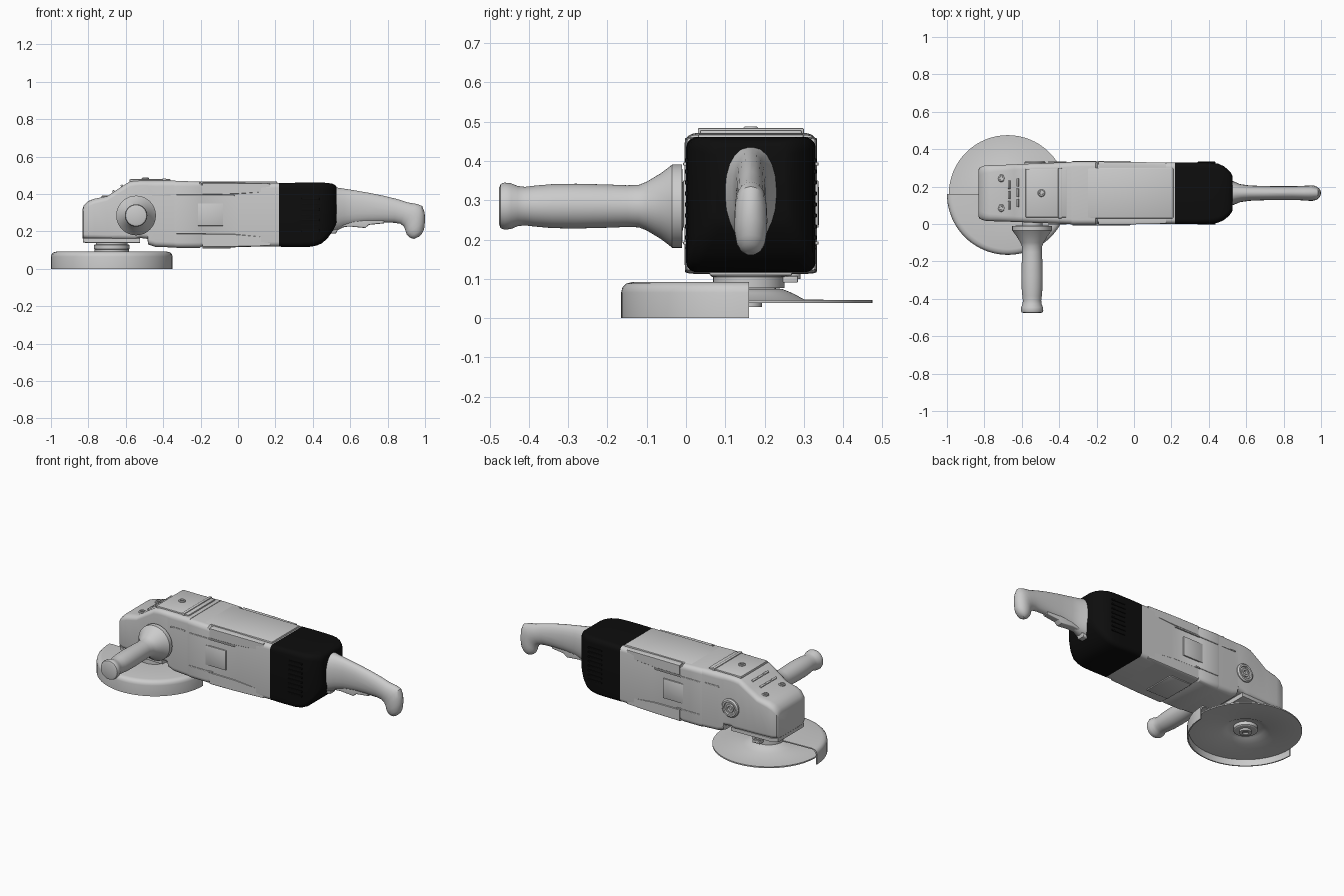
import bpy, bmesh, math
from mathutils import Matrix, Vector

YC = 0.165                      # centre plane of the tool body
black = bpy.data.materials.new("black_rubber")
black.diffuse_color = (0.004, 0.004, 0.004, 1)


def finish(name, bm, mat=None):
    bmesh.ops.remove_doubles(bm, verts=bm.verts, dist=1e-5)
    bmesh.ops.recalc_face_normals(bm, faces=bm.faces)
    me = bpy.data.meshes.new(name)
    bm.to_mesh(me)
    bm.free()
    ob = bpy.data.objects.new(name, me)
    bpy.context.collection.objects.link(ob)
    if mat:
        me.materials.append(mat)
    return ob


def skin(bm, rings, closed_ring=True, caps=True):
    n = len(rings[0])
    for a, b in zip(rings, rings[1:]):
        for i in range(n if closed_ring else n - 1):
            j = (i + 1) % n
            bm.faces.new((a[i], a[j], b[j], b[i]))
    if caps:
        bm.faces.new(rings[0])
        bm.faces.new(rings[-1])


def loft(name, secs, mat=None, seg=5):
    """Sections: top x, top z, bottom x, bottom z, half width, corner roundness 0-1."""
    bm = bmesh.new()
    rings = []
    for xt, zt, xb, zb, hw, k in secs:
        c = Vector(((xt + xb) / 2, YC, (zt + zb) / 2))
        up = Vector(((xt - xb) / 2, 0, (zt - zb) / 2))
        ring = []
        for q, (sy, sz) in enumerate(((1, 1), (-1, 1), (-1, -1), (1, -1))):
            for s in range(seg + 1):
                a = math.pi / 2 * (q + s / seg)
                u = sy * (1 - k) + k * math.cos(a)
                v = sz * (1 - k) + k * math.sin(a)
                ring.append(bm.verts.new(c + up * v + Vector((0, u * hw, 0))))
        rings.append(ring)
    skin(bm, rings)
    return finish(name, bm, mat)


def straight(secs):
    """Upright sections given as x, bottom z, top z, half width, roundness."""
    return [(x, t, x, b, w, k) for x, b, t, w, k in secs]


def revolve(name, prof, loc, axis='Z', n=48, start=0, sweep=360, mat=None):
    """Turn a (radius, height) profile; partial sweeps take a closed profile."""
    bm = bmesh.new()
    full = sweep == 360
    rings = []
    for i in range(n + 1):
        a = math.radians(start + sweep * i / n)
        rings.append([bm.verts.new((r * math.cos(a), r * math.sin(a), h)) for r, h in prof])
    skin(bm, rings, closed_ring=not full, caps=not full)
    m = Matrix.Translation(loc)
    if axis == 'Y':
        m = m @ Matrix.Rotation(-math.pi / 2, 4, 'X')
    bm.transform(m)
    return finish(name, bm, mat)


def box(name, x, y, z, bevel=0.004, tilt=0, mat=None):
    bm = bmesh.new()
    bmesh.ops.create_cube(bm, size=1)
    size = [b - a for a, b in (x, y, z)]
    mid = [(a + b) / 2 for a, b in (x, y, z)]
    bm.transform(Matrix.Diagonal((*size, 1)))
    if bevel:
        bmesh.ops.bevel(bm, geom=bm.edges[:], offset=bevel, segments=2, affect='EDGES', profile=0.5)
    bm.transform(Matrix.Translation(mid) @ Matrix.Rotation(tilt, 4, 'Y'))
    return finish(name, bm, mat)


# Gear head, sloping down to the nose
loft("gear_head", straight([
    (-0.832, 0.165, 0.315, 0.125, 0.30), (-0.825, 0.158, 0.338, 0.137, 0.30),
    (-0.800, 0.155, 0.362, 0.147, 0.28), (-0.770, 0.155, 0.374, 0.150, 0.26),
    (-0.700, 0.155, 0.388, 0.151, 0.22), (-0.640, 0.155, 0.428, 0.154, 0.20),
    (-0.580, 0.155, 0.466, 0.156, 0.18), (-0.550, 0.155, 0.470, 0.158, 0.17),
    (-0.525, 0.165, 0.471, 0.159, 0.17), (-0.485, 0.160, 0.471, 0.160, 0.17),
    (-0.480, 0.130, 0.471, 0.160, 0.17), (-0.440, 0.117, 0.471, 0.162, 0.17),
    (-0.335, 0.114, 0.471, 0.166, 0.16)]))
loft("head_base_flange", straight([
    (-0.828, 0.140, 0.165, 0.125, 0.2), (-0.800, 0.138, 0.165, 0.142, 0.2),
    (-0.525, 0.138, 0.165, 0.150, 0.2)]))
box("head_top_plate", (-0.58, -0.36), (0.035, 0.295), (0.462, 0.479), 0.005)
box("head_top_rib", (-0.405, -0.385), (0.03, 0.30), (0.465, 0.484), 0.004)

# Vents and screws on the head
for col, (cx, cz) in enumerate(((-0.665, 0.412), (-0.620, 0.442))):
    for row in range(3):
        cy = 0.10 + 0.055 * row + 0.012 * col
        box("head_vent", (cx - 0.006, cx + 0.006), (cy - 0.022, cy + 0.022),
            (cz - 0.008, cz + 0.008), 0.002, math.radians(-34))
screw = [(0, 0), (0.02, 0), (0.02, 0.012), (0.016, 0.016), (0.010, 0.016), (0.009, 0.009), (0, 0.009)]
for sx, sy, sz in ((-0.71, 0.245, 0.377), (-0.71, 0.085, 0.377), (-0.495, 0.165, 0.471)):
    revolve("head_screw", screw, (sx, sy, sz), n=20)

# Motor housing with collar and clamshell panels
loft("motor_housing", straight([
    (-0.340, 0.114, 0.468, 0.167, 0.16), (-0.325, 0.112, 0.470, 0.169, 0.16),
    (-0.205, 0.112, 0.466, 0.169, 0.16), (-0.195, 0.118, 0.456, 0.164, 0.15),
    (0.0, 0.119, 0.457, 0.164, 0.15), (0.22, 0.119, 0.458, 0.164, 0.15)]))
loft("upper_shell", straight([
    (-0.190, 0.395, 0.461, 0.168, 0.14), (-0.02, 0.397, 0.461, 0.167, 0.14),
    (0.17, 0.41, 0.458, 0.163, 0.14)]))
loft("lower_shell", straight([
    (-0.190, 0.113, 0.190, 0.168, 0.14), (-0.02, 0.115, 0.188, 0.167, 0.14),
    (0.17, 0.121, 0.17, 0.163, 0.14)]))
box("top_panel", (-0.25, 0.21), (0.03, 0.30), (0.445, 0.468), 0.006)
box("bottom_panel", (-0.19, -0.04), (0.06, 0.27), (0.108, 0.13), 0.004)

# Side covers on both faces
for side in (-1, 1):
    face = YC + side * 0.166
    for nm, xs, zs, d in (("brush_cover", (-0.215, -0.08), (0.23, 0.35), 0.006),
                          ("side_rib", (-0.33, -0.02), (0.388, 0.396), 0.006),
                          ("side_rib", (-0.33, -0.17), (0.187, 0.195), 0.006),
                          ("head_side_rib", (-0.46, -0.36), (0.392, 0.400), 0.002)):
        box(nm, xs, (face - d, face + d), zs, 0.0015)

# Black rear cover with vents
loft("rear_cover", straight([
    (0.218, 0.118, 0.459, 0.165, 0.16), (0.30, 0.117, 0.460, 0.165, 0.16),
    (0.38, 0.117, 0.461, 0.164, 0.17), (0.42, 0.124, 0.461, 0.162, 0.18),
    (0.45, 0.137, 0.461, 0.158, 0.20), (0.48, 0.165, 0.459, 0.144, 0.22),
    (0.505, 0.200, 0.455, 0.124, 0.25), (0.520, 0.230, 0.448, 0.106, 0.28),
    (0.527, 0.250, 0.437, 0.092, 0.30)]), black)
for side in (-1, 1):
    face = YC + side * 0.163
    for i in range(8):
        z = 0.20 + 0.028 * i
        box("rear_vent_rib", (0.34, 0.435), (face - 0.005, face + 0.005), (z, z + 0.01), 0.002, mat=black)

# Rear handle, curling down at its end
loft("rear_handle", [
    (0.500, 0.437, 0.500, 0.200, 0.072, 0.85), (0.530, 0.434, 0.530, 0.205, 0.064, 0.9),
    (0.570, 0.428, 0.565, 0.222, 0.048, 0.9), (0.620, 0.420, 0.615, 0.236, 0.041, 0.9),
    (0.700, 0.406, 0.690, 0.246, 0.038, 0.9), (0.780, 0.390, 0.770, 0.248, 0.037, 0.95),
    (0.850, 0.373, 0.835, 0.246, 0.037, 1), (0.910, 0.354, 0.868, 0.241, 0.038, 1),
    (0.955, 0.347, 0.885, 0.228, 0.040, 1), (0.985, 0.335, 0.893, 0.212, 0.041, 1),
    (0.998, 0.300, 0.897, 0.198, 0.042, 1), (1.000, 0.255, 0.902, 0.184, 0.041, 1),
    (0.995, 0.212, 0.914, 0.171, 0.036, 1), (0.984, 0.188, 0.927, 0.163, 0.027, 1),
    (0.968, 0.172, 0.942, 0.160, 0.014, 1)])
loft("trigger", straight([
    (0.490, 0.188, 0.27, 0.026, 0.3), (0.525, 0.190, 0.27, 0.026, 0.3),
    (0.540, 0.222, 0.27, 0.025, 0.3), (0.600, 0.226, 0.27, 0.025, 0.3),
    (0.680, 0.218, 0.27, 0.024, 0.3), (0.700, 0.235, 0.27, 0.022, 0.3),
    (0.780, 0.243, 0.27, 0.018, 0.3)]))

# Side handle and the threaded boss opposite
revolve("side_handle", [
    (0, -0.476), (0.045, -0.476), (0.056, -0.472), (0.060, -0.462), (0.058, -0.445),
    (0.051, -0.428), (0.049, -0.410), (0.052, -0.385), (0.056, -0.340), (0.057, -0.280),
    (0.055, -0.200), (0.053, -0.150), (0.054, -0.120), (0.062, -0.100), (0.083, -0.065),
    (0.098, -0.045), (0.106, -0.035), (0.106, -0.010), (0.055, -0.008), (0.055, 0.03),
    (0, 0.03)], (-0.545, 0, 0.285), 'Y')
revolve("handle_boss", [
    (0, 0), (0.056, 0), (0.056, 0.018), (0.048, 0.026), (0.038, 0.026), (0.036, 0.016),
    (0.026, 0.016), (0.024, 0.024), (0.014, 0.024), (0.012, 0.012), (0, 0.012)],
    (-0.53, 0.312, 0.285), 'Y', 36)

# Spindle collar, clamp, half guard, disc and nut
HUB = (-0.675, 0.16, 0)
revolve("spindle_collar", [
    (0, 0.076), (0.091, 0.076), (0.091, 0.104), (0.096, 0.106), (0.096, 0.128),
    (0.085, 0.13), (0.085, 0.16), (0, 0.16)], HUB)
box("guard_clamp", (-0.70, -0.65), (0.24, 0.285), (0.09, 0.107), 0.003)
revolve("guard_clamp_screw", screw, (-0.675, 0.272, 0.1), n=16)
revolve("wheel_guard", [
    (0.06, 0.086), (0.10, 0.087), (0.295, 0.092), (0.312, 0.088), (0.322, 0.078), (0.325, 0.065),
    (0.325, 0), (0.318, 0), (0.318, 0.062), (0.308, 0.080), (0.292, 0.085), (0.10, 0.081),
    (0.06, 0.080)], HUB, n=40, start=180, sweep=180)
revolve("grinding_disc", [
    (0, 0.077), (0.060, 0.077), (0.085, 0.074), (0.110, 0.064), (0.142, 0.047), (0.315, 0.046),
    (0.315, 0.038), (0.140, 0.038), (0.105, 0.055), (0.080, 0.064), (0, 0.064)], HUB, n=64)
revolve("disc_nut", [
    (0, 0.066), (0.068, 0.066), (0.068, 0.044), (0.062, 0.040), (0.034, 0.040), (0.034, 0.028),
    (0.018, 0.028), (0.016, 0.036), (0, 0.036)], HUB, n=36)

# Smooth shading with crisp edges
bpy.ops.object.select_all(action='SELECT')
bpy.context.view_layer.objects.active = bpy.context.selected_objects[0]
bpy.ops.object.shade_smooth_by_angle(angle=math.radians(32))
